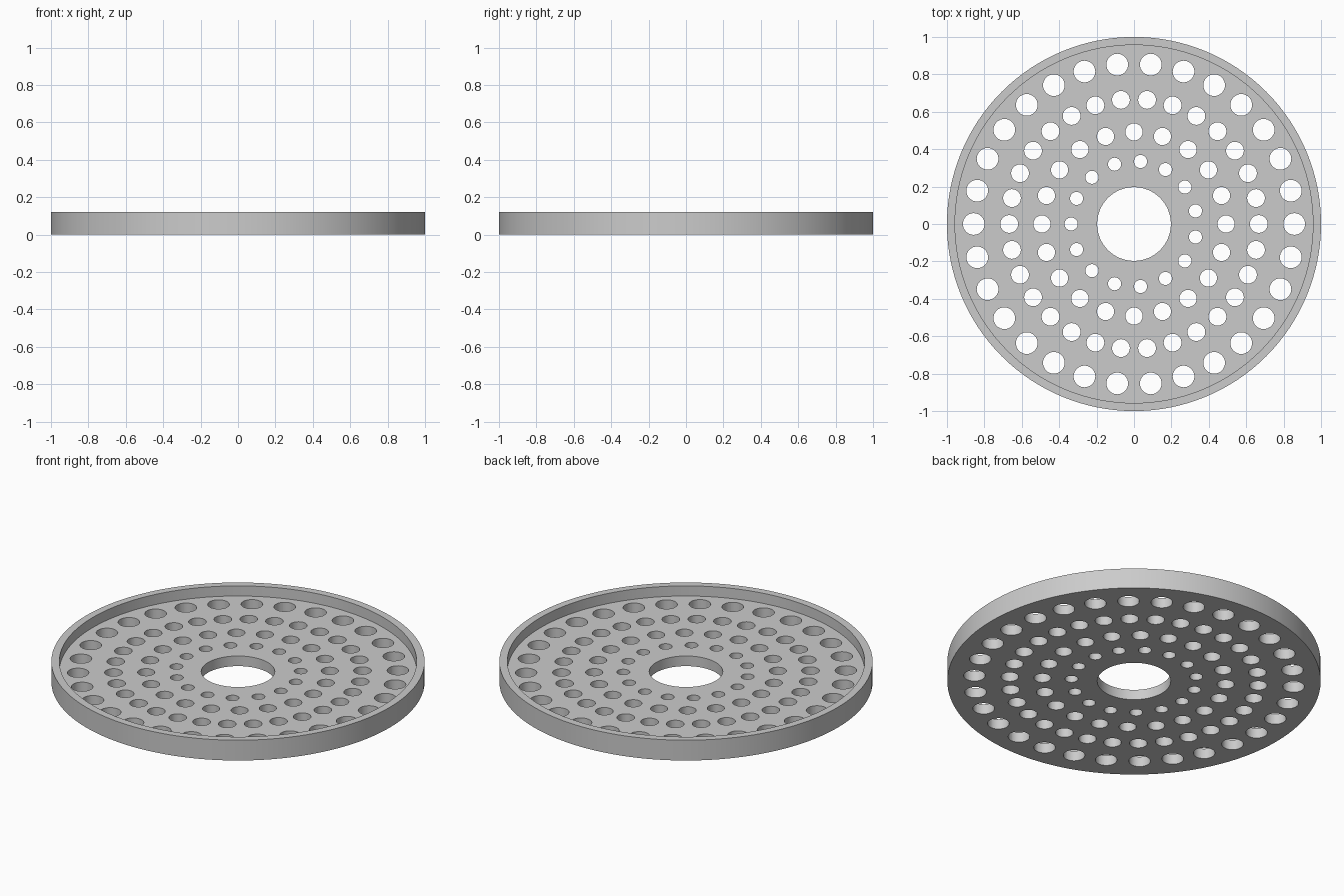
import bpy, bmesh, math
from mathutils import Matrix

if "Cube" in bpy.data.objects:
    bpy.data.objects.remove(bpy.data.objects["Cube"])

HEIGHT, FLOOR = 0.12, 0.06
RIM_IN, BORE = 0.957, 0.197
# (ring radius, hole radius, hole count)
RINGS = [(0.857, 0.058, 30), (0.667, 0.0475, 30), (0.492, 0.046, 20), (0.336, 0.035, 15)]

grey = bpy.data.materials.new("plain grey")
grey.diffuse_color = (0.6, 0.6, 0.6, 1)
grey.use_nodes = True
grey.node_tree.nodes["Principled BSDF"].inputs["Base Color"].default_value = grey.diffuse_color


def make_object(name, bm):
    bmesh.ops.recalc_face_normals(bm, faces=bm.faces)
    me = bpy.data.meshes.new(name)
    bm.to_mesh(me)
    bm.free()
    me.materials.append(grey)
    ob = bpy.data.objects.new(name, me)
    bpy.context.collection.objects.link(ob)
    return ob


# Tray: ring-shaped profile (floor plus raised rim) swept around the z axis
bm = bmesh.new()
profile = [(BORE, 0), (1, 0), (1, HEIGHT), (RIM_IN, HEIGHT), (RIM_IN, FLOOR), (BORE, FLOOR)]
N = 128
loops = []
for i in range(N):
    a = 2 * math.pi * i / N
    loops.append([bm.verts.new((r * math.cos(a), r * math.sin(a), z)) for r, z in profile])
for i in range(N):
    p, q = loops[i], loops[(i + 1) % N]
    for j in range(len(profile)):
        k = (j + 1) % len(profile)
        bm.faces.new((p[j], q[j], q[k], p[k]))
tray = make_object("perforated_tray", bm)

# Hole cutters: one cylinder per hole, on concentric rings
bm = bmesh.new()
for ring, radius, count in RINGS:
    for i in range(count):
        a = math.pi + 2 * math.pi * i / count
        bmesh.ops.create_cone(bm, cap_ends=True, segments=32, radius1=radius, radius2=radius, depth=0.2,
                              matrix=Matrix.Translation((ring * math.cos(a), ring * math.sin(a), FLOOR / 2)))
cutter = make_object("hole_cutter", bm)
cutter.hide_render = True

# Cut the holes, then drop the cutter
mod = tray.modifiers.new("holes", 'BOOLEAN')
mod.operation, mod.solver, mod.object = 'DIFFERENCE', 'EXACT', cutter
bpy.context.view_layer.objects.active = tray
tray.select_set(True)
bpy.ops.object.modifier_apply(modifier=mod.name)
bpy.data.objects.remove(cutter)
bpy.ops.object.shade_smooth_by_angle(angle=math.radians(30))
